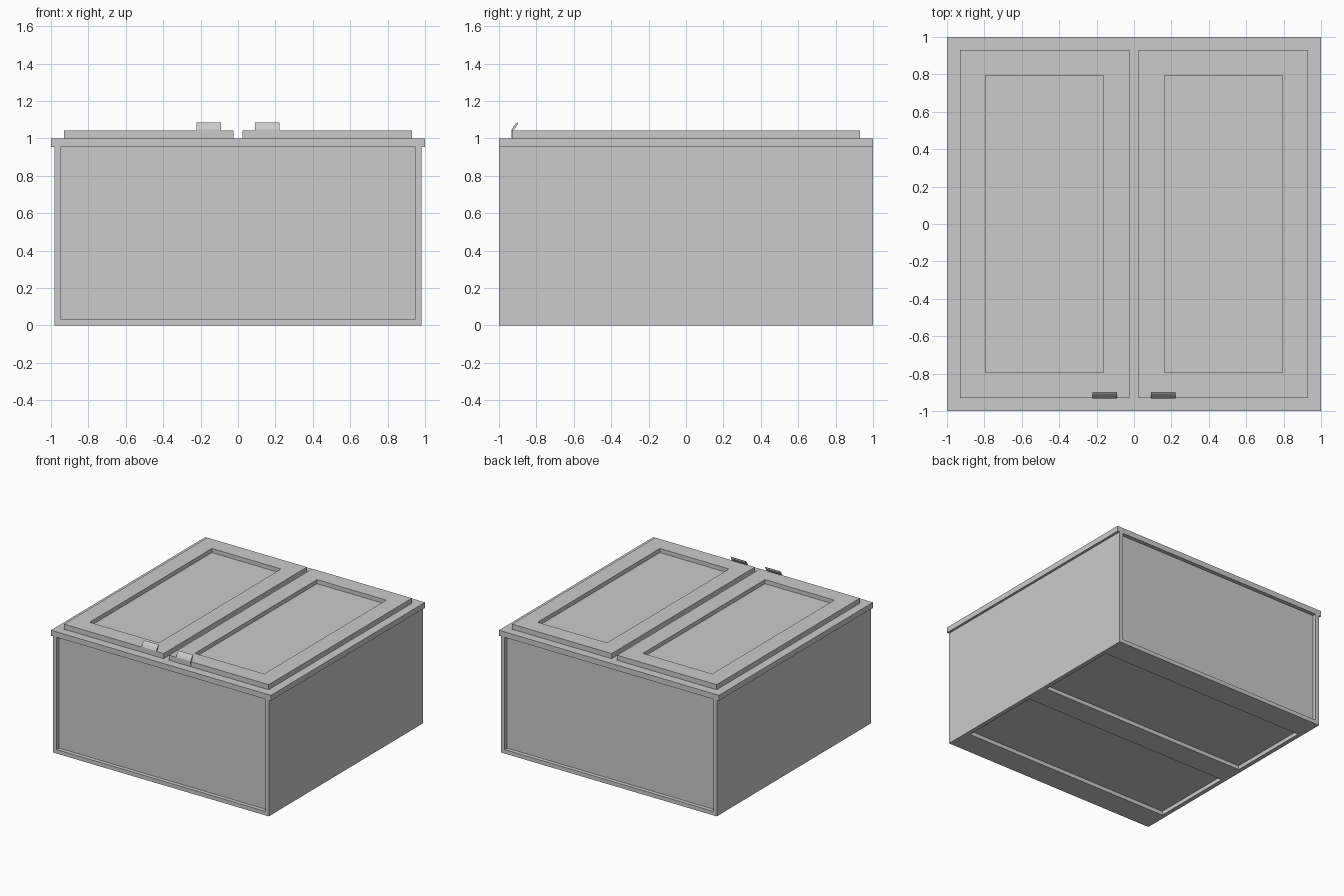
import bpy
import bmesh
from mathutils import Vector

cube = bpy.data.objects.get("Cube")
if cube:
    bpy.data.objects.remove(cube, do_unlink=True)

grey = bpy.data.materials.new("plain grey")
grey.use_nodes = True
COLOUR = (0.6, 0.6, 0.6, 1)
grey.diffuse_color = COLOUR
grey.node_tree.nodes["Principled BSDF"].inputs["Base Color"].default_value = COLOUR


def finish(name, bm):
    bmesh.ops.recalc_face_normals(bm, faces=bm.faces)
    mesh = bpy.data.meshes.new(name)
    bm.to_mesh(mesh)
    bm.free()
    mesh.materials.append(grey)
    obj = bpy.data.objects.new(name, mesh)
    bpy.context.collection.objects.link(obj)
    return obj


def box(name, low, high):
    low, high = Vector(low), Vector(high)
    bm = bmesh.new()
    bmesh.ops.create_cube(bm, size=1)
    bmesh.ops.scale(bm, verts=bm.verts, vec=high - low)
    bmesh.ops.translate(bm, verts=bm.verts, vec=(low + high) / 2)
    return finish(name, bm)


def carve(target, low, high):
    cutter = box("recess_cutter", low, high)
    cutter.hide_render = True
    cutter.hide_set(True)
    cutter.display_type = 'WIRE'
    mod = target.modifiers.new("recess", 'BOOLEAN')
    mod.operation = 'DIFFERENCE'
    mod.solver = 'EXACT'
    mod.object = cutter
    # Apply the cut, then drop the helper
    bpy.context.view_layer.update()
    graph = bpy.context.evaluated_depsgraph_get()
    mesh = bpy.data.meshes.new_from_object(target.evaluated_get(graph))
    target.modifiers.clear()
    target.data = mesh
    bpy.data.objects.remove(cutter, do_unlink=True)


# Body with recessed front and back panels and two recesses underneath
body = box("cabinet_body", (-0.98, -1, 0), (0.98, 1, 0.955))
for s in (-1, 1):
    y0, y1 = sorted((s * 0.968, s * 1.1))
    carve(body, (-0.948, y0, 0.033), (0.948, y1, 1.1))
    y0, y1 = sorted((s * 0.10, s * 0.795))
    carve(body, (-0.945, y0, -0.1), (0.945, y1, 0.032))

# Overhanging top slab
box("top_slab", (-1, -1, 0.955), (1, 1, 1))

# Curled pull profile in the y-z plane
PULL = [(-0.932, 1.003), (-0.932, 1.046), (-0.921, 1.066), (-0.907, 1.082),
        (-0.899, 1.086), (-0.901, 1.073), (-0.912, 1.056), (-0.926, 1.041),
        (-0.926, 1.003)]

for side, s in (("left", 1), ("right", -1)):
    # Door with a sunken centre panel
    x0, x1 = sorted((s * 0.025, s * 0.93))
    door = box(side + "_door", (x0, -0.93, 1), (x1, 0.93, 1.042))
    x0, x1 = sorted((s * 0.163, s * 0.793))
    carve(door, (x0, -0.793, 1.008), (x1, 0.793, 1.2))

    # Bent pull tab on the front edge of the door
    bm = bmesh.new()
    face = bm.faces.new([bm.verts.new((s * 0.09, y, z)) for y, z in PULL])
    out = bmesh.ops.extrude_face_region(bm, geom=[face])
    moved = [g for g in out["geom"] if isinstance(g, bmesh.types.BMVert)]
    bmesh.ops.translate(bm, verts=moved, vec=(s * 0.133, 0, 0))
    finish(side + "_pull", bm)
